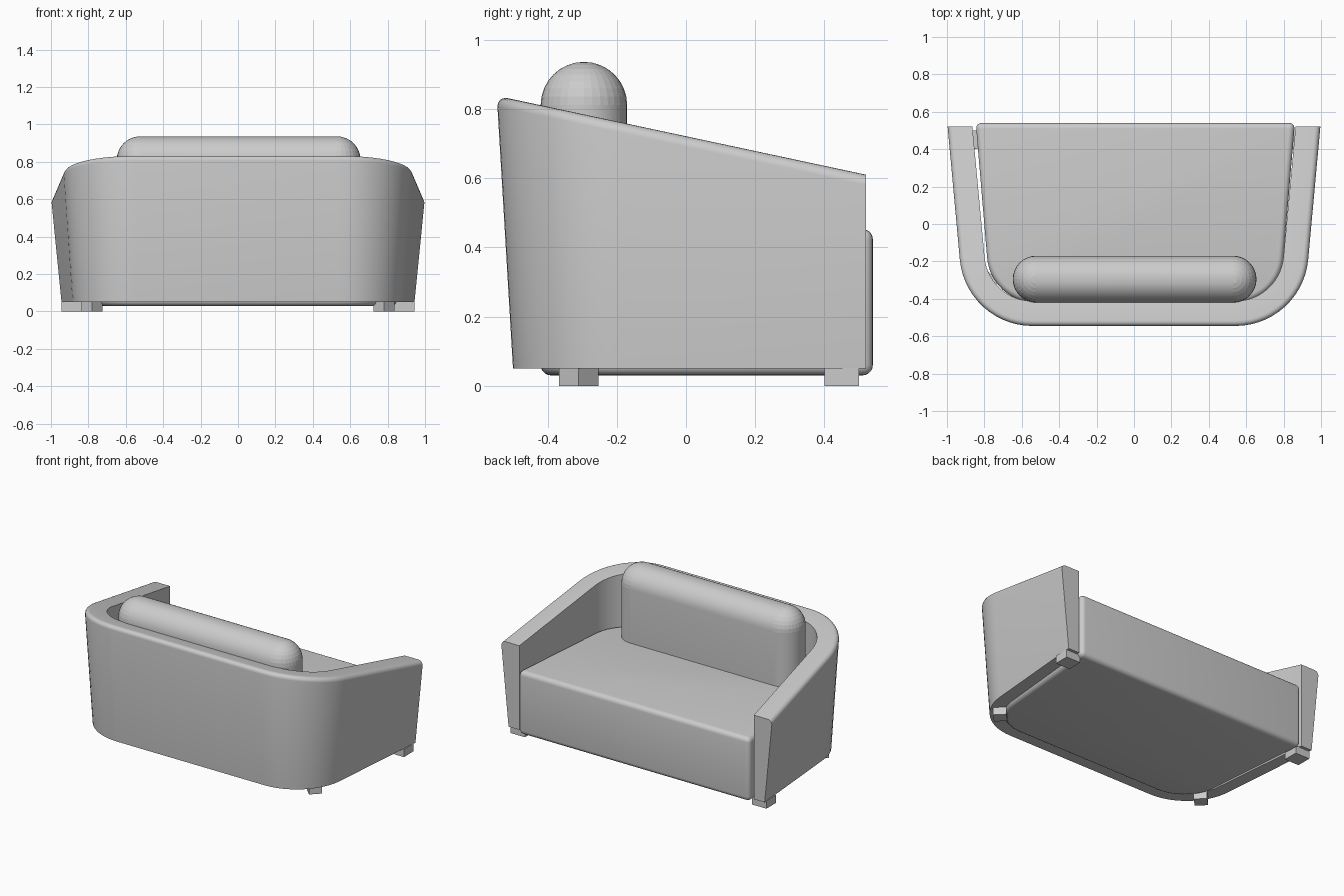
import bpy, bmesh, math
from mathutils import Vector, Matrix

old = bpy.data.objects.get("Cube")
if old:
    bpy.data.objects.remove(old, do_unlink=True)

fabric = bpy.data.materials.new("light grey")
fabric.use_nodes = True
GREY = (0.6, 0.6, 0.6, 1)
fabric.diffuse_color = GREY
fabric.node_tree.nodes["Principled BSDF"].inputs["Base Color"].default_value = GREY


def finish(name, bm, bevel=0, smooth=True):
    """Turn a bmesh into a finished object."""
    bmesh.ops.recalc_face_normals(bm, faces=bm.faces)
    mesh = bpy.data.meshes.new(name)
    bm.to_mesh(mesh)
    bm.free()
    mesh.materials.append(fabric)
    ob = bpy.data.objects.new(name, mesh)
    bpy.context.collection.objects.link(ob)
    bpy.ops.object.select_all(action='DESELECT')
    ob.select_set(True)
    bpy.context.view_layer.objects.active = ob
    if bevel:
        mod = ob.modifiers.new("rounded edges", 'BEVEL')
        mod.width, mod.segments = bevel, 5
        mod.limit_method, mod.angle_limit = 'ANGLE', math.radians(30)
        bpy.ops.object.modifier_apply(modifier=mod.name)
    if smooth:
        bpy.ops.object.shade_smooth_by_angle(angle=math.radians(30))
    return ob


def u_path(corner_x, back_y, end_x, end_y, radius, steps=14):
    """U-shaped plan with splayed sides: list of (point, outward normal)."""
    slope = (end_x - corner_x) / (end_y - back_y)
    phi = math.atan(slope)
    cy = back_y + radius
    cx = corner_x + slope * radius - radius / math.cos(phi)
    half = []
    for i in range(steps + 1):
        a = -math.pi / 2 + (math.pi / 2 - phi) * i / steps
        n = Vector((math.cos(a), math.sin(a)))
        half.append((Vector((cx, cy)) + n * radius, n))
    half.append((Vector((end_x, end_y)), half[-1][1]))
    flip = Vector((-1, 1))
    return [(p * flip, n * flip) for p, n in reversed(half)] + half


# Wraparound back and arms: upright inside, leaning outside, sloping top
END_Y = 0.52
bm = bmesh.new()
rings = []
path = u_path(0.777, -0.412, 0.864, END_Y, 0.257)
for i, (p, n) in enumerate(path):
    foot = 0.088 - 0.008 * (p.y + 0.412) / 0.932
    r, top = 0.03, 0.133
    section = [(0, 0.05, 0), (foot, 0.05, 0)]
    for k in range(6):
        a = math.pi / 2 * k / 5
        section.append((top - r + r * math.cos(a), 0, -r + r * math.sin(a)))
    section.append((0, 0, 0))
    ring = []
    for j, (off, z, drop) in enumerate(section):
        q = p + n * off
        if i in (0, len(path) - 1):
            q.y = END_Y
        if j > 1:
            z = 0.83 - 0.2136 * (q.y + 0.51) + drop
        ring.append(bm.verts.new((q.x, q.y, z)))
    rings.append(ring)
for a, b in zip(rings, rings[1:]):
    for j in range(len(a)):
        k = (j + 1) % len(a)
        bm.faces.new((a[j], a[k], b[k], b[j]))
bm.faces.new(rings[0])
bm.faces.new(rings[-1])
finish("back_and_arms", bm)

# Seat block with softened edges
bm = bmesh.new()
outline = u_path(0.772, -0.42, 0.853, 0.54, 0.26)
base = bm.faces.new([bm.verts.new((p.x + 0.007, p.y, 0.03)) for p, n in outline])
new = bmesh.ops.extrude_face_region(bm, geom=[base])["geom"]
bmesh.ops.translate(bm, vec=(0, 0, 0.423),
                    verts=[v for v in new if isinstance(v, bmesh.types.BMVert)])
finish("seat", bm, bevel=0.03)

# Back cushion: a fully rounded slab spanning four spheres
bm = bmesh.new()
for x in (-0.523, 0.530):
    for z in (0.45, 0.811):
        bmesh.ops.create_uvsphere(bm, u_segments=32, v_segments=16, radius=0.125,
                                  matrix=Matrix.Translation((x, -0.295, z)))
hull = bmesh.ops.convex_hull(bm, input=bm.verts[:])
inside = {g for g in hull["geom_interior"] + hull["geom_unused"]
          if isinstance(g, bmesh.types.BMVert)}
bmesh.ops.delete(bm, geom=list(inside), context='VERTS')
finish("back_cushion", bm)

# Feet: square to the arms at the open side, turned at the rounded corners
for side, label in ((1, "left"), (-1, "right")):
    for name, x, y, w, d, turn in (("seat_side", 0.89, 0.45, 0.105, 0.10, 0),
                                   ("back_side", 0.78, -0.31, 0.08, 0.08, 45)):
        bm = bmesh.new()
        mat = (Matrix.Translation((side * x, y, 0.026))
               @ Matrix.Rotation(math.radians(side * turn), 4, 'Z')
               @ Matrix.Diagonal((w, d, 0.052, 1)))
        bmesh.ops.create_cube(bm, size=1, matrix=mat)
        finish(f"{name}_foot_{label}", bm, smooth=False)
